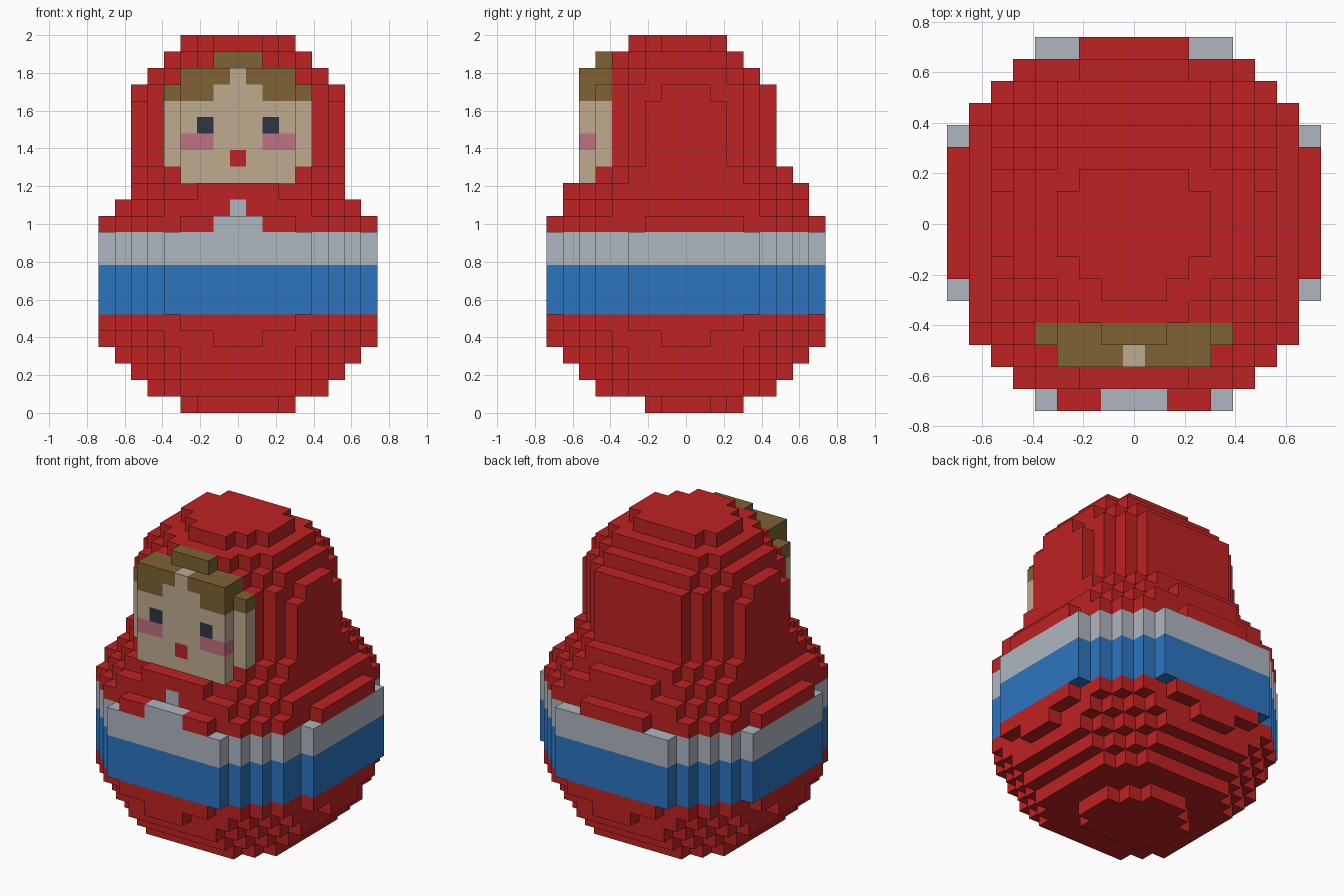
import bpy, bmesh, math
from mathutils import Vector

cube = bpy.data.objects.get("Cube")
if cube:
    bpy.data.objects.remove(cube, do_unlink=True)

U = 2 / 23          # edge length of one block


def material(name, rgb):
    """Flat material from 0-255 display values."""
    lin = []
    for c in rgb:
        c /= 255
        lin.append(c / 12.92 if c <= 0.04045 else ((c + 0.055) / 1.055) ** 2.4)
    m = bpy.data.materials.new(name)
    m.use_nodes = True
    m.diffuse_color = (*lin, 1)
    bsdf = m.node_tree.nodes["Principled BSDF"]
    bsdf.inputs["Base Color"].default_value = (*lin, 1)
    bsdf.inputs["Roughness"].default_value = 0.9
    return m


MATS = {
    "red": material("red", (190, 34, 34)),
    "grey": material("light grey", (175, 182, 192)),
    "blue": material("blue", (44, 117, 192)),
    "skin": material("skin", (192, 171, 143)),
    "hair": material("brown hair", (126, 98, 52)),
    "pink": material("pink", (193, 113, 129)),
    "dark": material("dark eye", (48, 53, 68)),
}

blocks = {}         # (x, y, layer) -> (part, colour)


def fill(part, colour, xs, ys, zs):
    """Box of blocks, inclusive ranges."""
    for x in range(xs[0], xs[1] + 1):
        for y in range(ys[0], ys[1] + 1):
            for z in range(zs[0], zs[1] + 1):
                blocks[x, y, z] = (part, colour)


def disc(part, colour, z, r2, xmax, ymin, ymax):
    """One round layer of blocks, cut off at the given limits."""
    for x in range(-xmax, xmax + 1):
        for y in range(ymin, ymax + 1):
            if x * x + y * y <= r2:
                blocks[x, y, z] = (part, colour)


def mirrored(part, colour, x0, x1, ys, zs):
    fill(part, colour, (x0, x1), ys, zs)
    fill(part, colour, (-x1, -x0), ys, zs)


# Round base: small foot, then widening layers
disc("base", "red", 0, 13, 3, -2, 3)
for x in (-3, 3):
    for y in (-2, 2):
        blocks.pop((x, y, 0), None)
for x in (-2, 2):
    blocks.pop((x, 3, 0), None)
for z, r2, lim in ((1, 34, 5), (2, 47, 6), (3, 58, 7), (4, 67, 8), (5, 74, 8)):
    disc("base", "red", z, r2, lim, -lim, lim)

# Belt: blue stripe below, grey stripe above
for z in range(6, 11):
    part, colour = ("blue_belt", "blue") if z < 9 else ("grey_belt", "grey")
    disc(part, colour, z, 80, 8, -8, 8)
    for x in (-8, 8):
        blocks.pop((x, -4, z), None)

# Shoulders of the shawl
disc("shawl", "red", 11, 74, 8, -8, 8)
for x, y in ((3, 8), (-3, 8), (8, -3), (-8, -3)):
    blocks.pop((x, y, 11), None)
disc("shawl", "red", 12, 65, 7, -7, 7)
disc("shawl", "red", 13, 53, 6, -7, 7)
disc("shawl", "red", 14, 45, 6, -5, 6)

# Grey shirt point showing through the shawl opening
fill("shirt_point", "grey", (-1, 1), (-8, -8), (11, 11))
fill("shirt_point", "grey", (0, 0), (-7, -7), (12, 12))

# Headscarf dome
for z in range(15, 19):
    disc("headscarf", "red", z, 40, 6, -4, 5)
disc("headscarf", "red", 19, 37, 6, -4, 5)
disc("headscarf", "red", 20, 29, 5, -4, 4)
disc("headscarf", "red", 21, 20, 4, -4, 3)
for y, half in ((-3, 1), (-2, 2), (-1, 3), (0, 3), (1, 3), (2, 2)):
    fill("headscarf", "red", (-half, half), (y, y), (22, 22))

# Face
fill("face", "skin", (-4, 4), (-5, -5), (15, 18))
fill("face", "skin", (-3, 3), (-6, -6), (14, 18))
fill("face", "skin", (0, 0), (-6, -6), (15, 20))

# Stepped hair with a centre parting
fill("hair", "hair", (-4, 4), (-5, -5), (19, 19))
fill("hair", "hair", (-3, 3), (-5, -5), (20, 20))
fill("hair", "hair", (-1, 1), (-5, -5), (21, 21))
mirrored("hair", "hair", 2, 3, (-6, -6), (19, 19))
mirrored("hair", "hair", 1, 3, (-6, -6), (20, 20))
fill("face", "skin", (-1, 1), (-6, -6), (19, 19))

# Eyes, cheeks and mouth
mirrored("face", "dark", 2, 2, (-6, -6), (17, 17))
mirrored("face", "pink", 2, 3, (-6, -6), (16, 16))
fill("face", "red", (0, 0), (-6, -6), (15, 15))

# Skin each part: only the outward block faces, merged where flat
DIRS = [Vector(d) for d in ((1, 0, 0), (-1, 0, 0), (0, 1, 0),
                            (0, -1, 0), (0, 0, 1), (0, 0, -1))]
for part in sorted({p for p, c in blocks.values()}):
    cells = {k: c for k, (p, c) in blocks.items() if p == part}
    colours = sorted(set(cells.values()))
    bm = bmesh.new()
    for pos, colour in cells.items():
        centre = Vector(pos) + Vector((0, 0, 0.5))
        for n in DIRS:
            if tuple(int(v) for v in Vector(pos) + n) in blocks:
                continue
            u = Vector((n.y, n.z, n.x))
            v = n.cross(u)
            corners = [(-1, -1), (1, -1), (1, 1), (-1, 1)]
            face = bm.faces.new([bm.verts.new((centre + (n + u * a + v * b) / 2) * U)
                                 for a, b in corners])
            face.material_index = colours.index(colour)
    bmesh.ops.remove_doubles(bm, verts=bm.verts, dist=U * 0.01)
    bmesh.ops.dissolve_limit(bm, angle_limit=math.radians(1), verts=bm.verts,
                             edges=bm.edges, delimit={'MATERIAL'})
    mesh = bpy.data.meshes.new(part)
    bm.to_mesh(mesh)
    bm.free()
    for c in colours:
        mesh.materials.append(MATS[c])
    obj = bpy.data.objects.new(part, mesh)
    bpy.context.collection.objects.link(obj)
